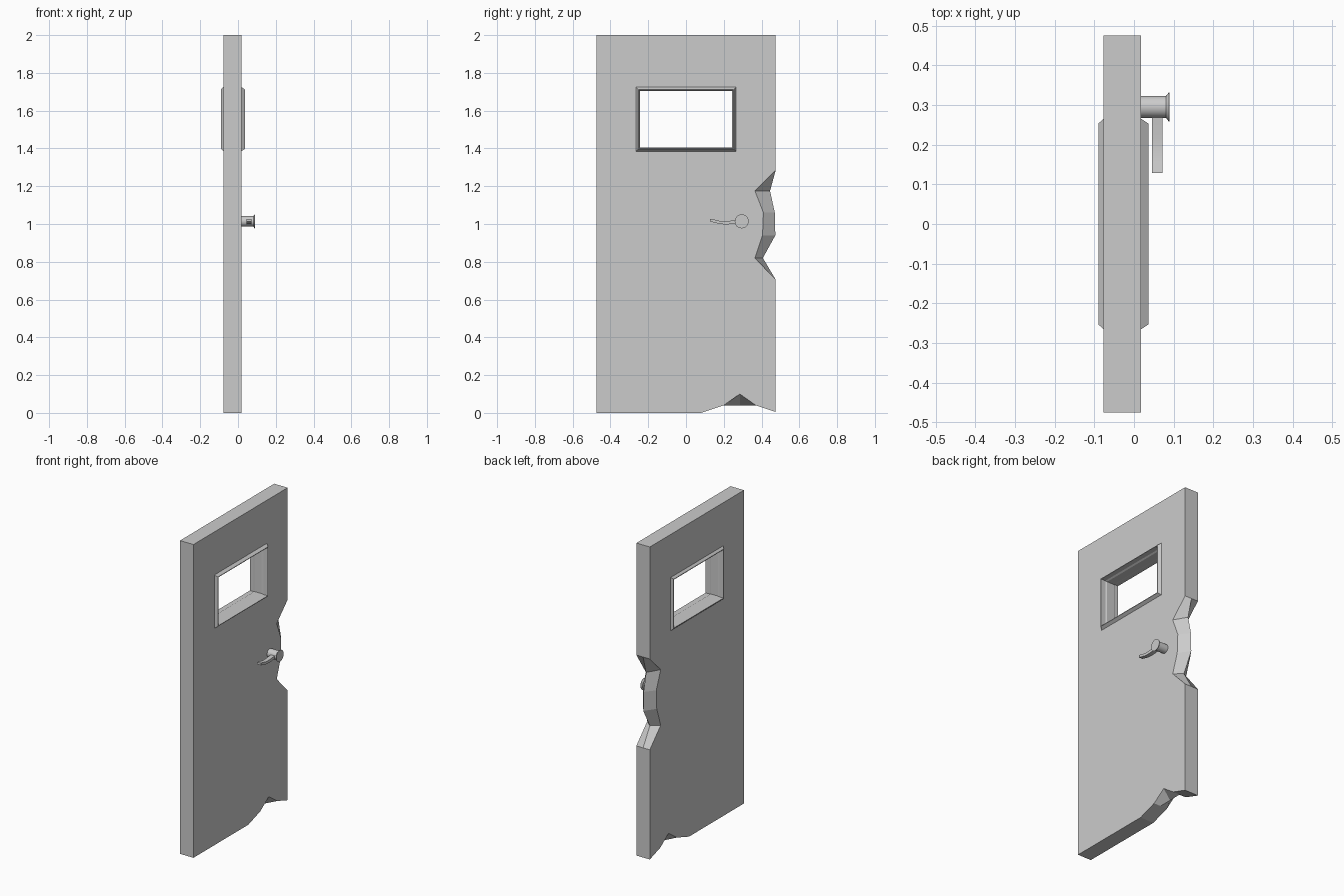
import bpy, bmesh, math
from mathutils import Vector, Matrix

if "Cube" in bpy.data.objects:
    bpy.data.objects.remove(bpy.data.objects["Cube"])

XB, XF = -0.077, 0.018          # back and front faces of the slab
XM = (XB + XF) / 2


def loft(name, rings, caps=True, closed=False):
    """Skin a list of equal-length point rings into one mesh object."""
    bm = bmesh.new()
    vs = [[bm.verts.new(p) for p in r] for r in rings]
    n, m = len(rings[0]), len(rings)
    for i in range(m if closed else m - 1):
        a, b = vs[i], vs[(i + 1) % m]
        for j in range(n):
            k = (j + 1) % n
            bm.faces.new((a[j], a[k], b[k], b[j]))
    if caps and not closed:
        bm.faces.new(vs[0])
        bm.faces.new(vs[-1])
    bmesh.ops.recalc_face_normals(bm, faces=bm.faces)
    me = bpy.data.meshes.new(name)
    bm.to_mesh(me)
    bm.free()
    ob = bpy.data.objects.new(name, me)
    bpy.context.collection.objects.link(ob)
    return ob


def rect(x, hy, hz, zc=1.555):
    return [(x, -hy, zc - hz), (x, hy, zc - hz), (x, hy, zc + hz), (x, -hy, zc + hz)]


# Broken door slab: face outline and mid-thickness ridge outline (y, z)
face = [(-.475, 0), (.08, 0), (.20, .04), (.285, .10), (.37, .04), (.475, .005),
        (.475, .705), (.365, .82), (.405, .94), (.41, 1.06), (.365, 1.175),
        (.475, 1.285), (.475, 2), (-.475, 2)]
ridge = list(face)
ridge[3] = (.285, .04)
ridge[7:11] = [(.407, .82), (.473, .94), (.47, 1.06), (.445, 1.175)]
door = loft("door_slab", [[(x, y, z) for y, z in c]
                          for x, c in ((XB, face), (XM, ridge), (XF, face))])

# Window opening
cutter = loft("window_cutter", [rect(-.2, .255, .158), rect(.2, .255, .158)])
cutter.hide_render = True
mod = door.modifiers.new("opening", 'BOOLEAN')
mod.object = cutter
mod.operation = 'DIFFERENCE'
mod.solver = 'EXACT'
bpy.context.view_layer.objects.active = door
bpy.ops.object.modifier_apply(modifier=mod.name)
bpy.data.objects.remove(cutter)

# Window frame: chamfered lips on both faces with a stepped inner stop (x, inset)
profile = [(.018, 0), (.036, .012), (.036, .016), (.005, .016), (-.005, .021),
           (-.054, .021), (-.064, .016), (-.09, .016), (-.09, .012), (-.077, 0),
           (-.077, .012), (.018, .012)]
loft("window_frame", [rect(x, .265 - i, .17 - i) for x, i in profile], closed=True)

# Round handle spindle with a flared end
HY, HZ, N = .295, 1.014, 24
spindle = loft("handle_spindle", [
    [(x, HY + r * math.cos(2 * math.pi * k / N), HZ + r * math.sin(2 * math.pi * k / N))
     for k in range(N)]
    for x, r in ((.016, .028), (.081, .028), (.088, .037), (.09, .037))])

# Curved lever (y, z centre, half thickness)
path = [(.285, 1.013, .009), (.25, 1.009, .009), (.215, 1.007, .009),
        (.185, 1.007, .008), (.155, 1.014, .008), (.128, 1.02, .007)]
lever = loft("handle_lever", [[(.045, y, z - t), (.072, y, z - t),
                               (.072, y, z + t), (.045, y, z + t)] for y, z, t in path])

for ob in (spindle, lever):
    bpy.ops.object.select_all(action='DESELECT')
    ob.select_set(True)
    bpy.context.view_layer.objects.active = ob
    bpy.ops.object.shade_smooth_by_angle(angle=math.radians(30))
